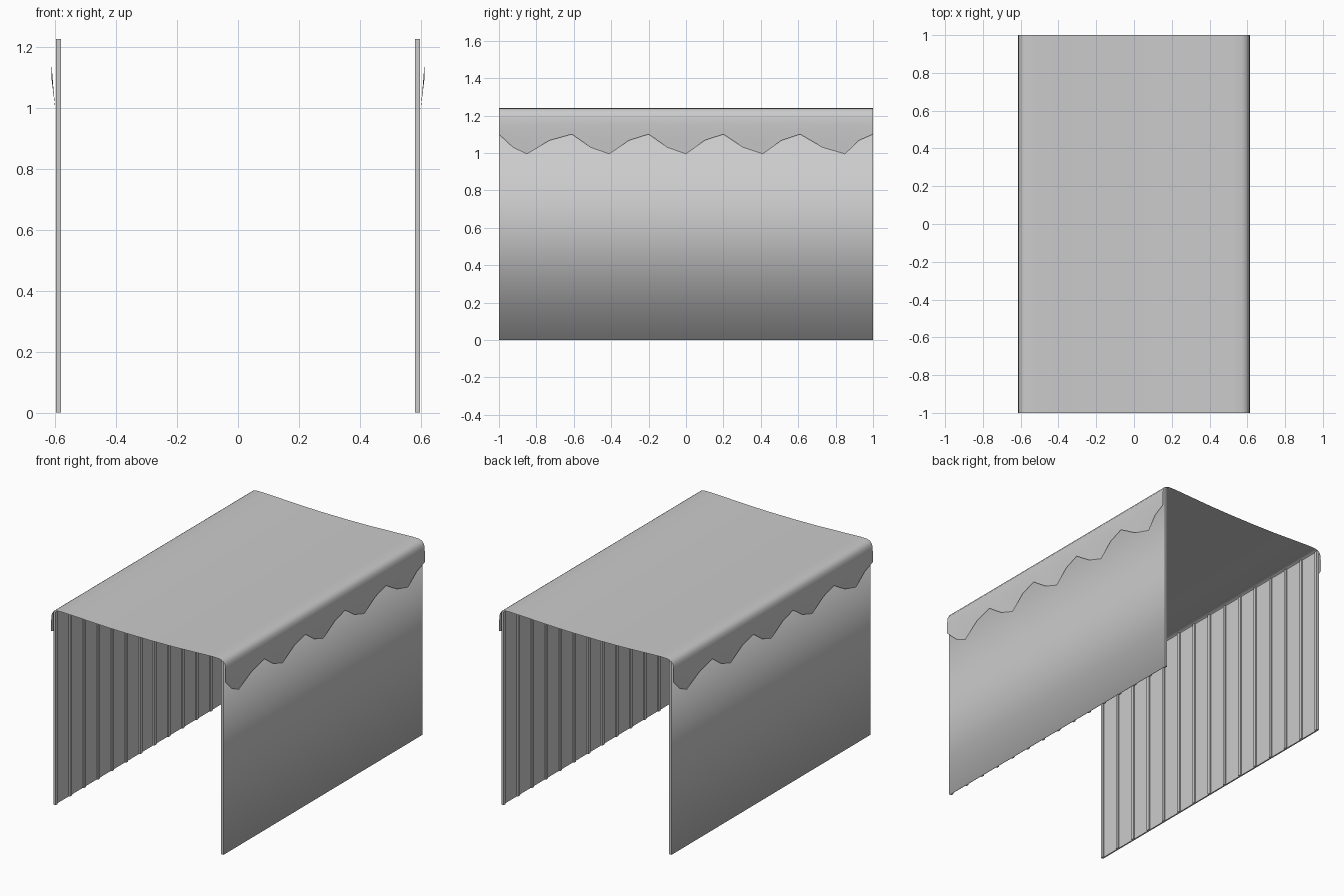
import bpy, bmesh
from mathutils import Vector

if "Cube" in bpy.data.objects:
    bpy.data.objects.remove(bpy.data.objects["Cube"])

grey = bpy.data.materials.new("plain_grey")
grey.use_nodes = True
grey.diffuse_color = (0.6, 0.6, 0.6, 1)
grey.node_tree.nodes["Principled BSDF"].inputs["Base Color"].default_value = (0.6, 0.6, 0.6, 1)


def finish(name, bm):
    mesh = bpy.data.meshes.new(name)
    bm.to_mesh(mesh)
    bm.free()
    mesh.materials.append(grey)
    obj = bpy.data.objects.new(name, mesh)
    bpy.context.collection.objects.link(obj)
    return obj


def add_box(bm, low, high):
    verts = bmesh.ops.create_cube(bm, size=1)["verts"]
    low, high = Vector(low), Vector(high)
    for v in verts:
        v.co = (low + high) / 2 + v.co * (high - low)
    return verts


WALL_TOP = 1.228
PANELS = 14

# Side walls, shaded softly from top to bottom, with ribs on the inside
for name, side in (("left", 1), ("right", -1)):
    bm = bmesh.new()
    add_box(bm, (min(side * 0.589, side * 0.598), -1, 0),
            (max(side * 0.589, side * 0.598), 1, WALL_TOP))
    for f in bm.faces:
        f.smooth = True
    for e in bm.edges:
        ends = [abs(f.normal.y) > 0.5 for f in e.link_faces]
        inner = [f.normal.x * side < -0.5 for f in e.link_faces]
        e.smooth = not (any(ends) or any(inner))
    finish(name + "_wall", bm)

    bm = bmesh.new()
    for i in range(PANELS + 1):
        y = -0.99 + 1.98 * i / PANELS
        add_box(bm, (min(side * 0.581, side * 0.589), y - 0.01, 0),
                (max(side * 0.581, side * 0.589), y + 0.01, WALL_TOP))
    finish(name + "_wall_ribs", bm)

# Scalloped hem: stations along the length and their heights
knots = [-1, -0.85, -0.61, -0.41, -0.2, 0, 0.2, 0.41, 0.61, 0.85, 1]
stations = []
for a, b in zip(knots, knots[1:]):
    stations += [a, (a + b) / 2]
stations.append(1)
pattern = (1.1, 1.03, 0.995, 1.067)
heights = [pattern[i % 4] for i in range(len(stations))]

# Sagging roof cross-section, from the shoulder to the centre line
shoulder = [(0.612, 1.19), (0.607, 1.213), (0.593, 1.231), (0.57, 1.238),
            (0.52, 1.239), (0.4, 1.234), (0.25, 1.228), (0.1, 1.225)]


def hang(z):
    """Points of the hanging edge from hem to shoulder."""
    dip = (1.1 - z) / 0.105
    return [(0.613 - 0.013 * dip, z),
            (0.613 - 0.006 * dip, (z + 1.15) / 2),
            (0.613, 1.15)]


# Cloth cover as one open sheet
bm = bmesh.new()
rows = []
for i, y in enumerate(stations):
    right = hang(heights[i]) + shoulder
    left = hang(heights[-1 - i]) + shoulder
    section = [(-x, z) for x, z in left] + right[::-1]
    rows.append([bm.verts.new((x, y, z)) for x, z in section])
for a, b in zip(rows, rows[1:]):
    for k in range(len(a) - 1):
        f = bm.faces.new((a[k], a[k + 1], b[k + 1], b[k]))
        f.smooth = True
bmesh.ops.recalc_face_normals(bm, faces=bm.faces)
bm.normal_update()
if sum(f.normal.z for f in bm.faces) < 0:
    bmesh.ops.reverse_faces(bm, faces=bm.faces)
finish("cloth_cover", bm)
